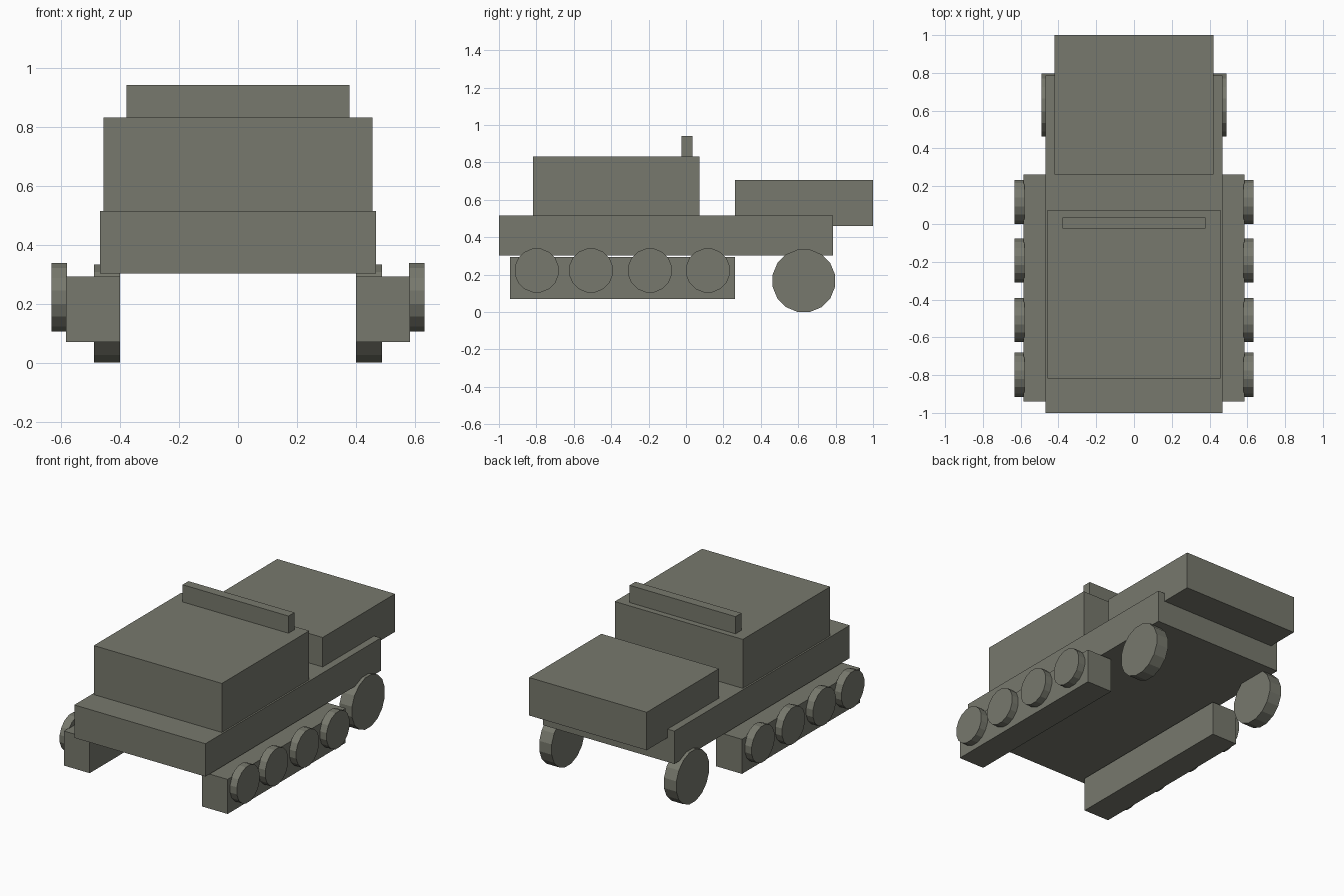
import bpy
import math

if "Cube" in bpy.data.objects:
    bpy.data.objects.remove(bpy.data.objects["Cube"], do_unlink=True)

olive = bpy.data.materials.new("olive_grey")
olive.use_nodes = True
colour = (0.185, 0.19, 0.153, 1)
olive.diffuse_color = colour
olive.node_tree.nodes["Principled BSDF"].inputs["Base Color"].default_value = colour


def box(name, x, y, z):
    """Box spanning the given (low, high) ranges."""
    bpy.ops.mesh.primitive_cube_add(size=1, location=[sum(r) / 2 for r in (x, y, z)])
    ob = bpy.context.object
    ob.name = name
    for v in ob.data.vertices:
        for i, r in enumerate((x, y, z)):
            v.co[i] *= r[1] - r[0]
    ob.data.materials.append(olive)


def wheel(name, x, y, z, radius, width, sides=16):
    """Flat-sided disc with its axle along x, resting on a flat facet."""
    bpy.ops.mesh.primitive_cylinder_add(
        vertices=sides, radius=radius, depth=width, location=(x, y, z),
        rotation=(math.pi / sides, math.pi / 2, 0))
    ob = bpy.context.object
    ob.name = name
    # Turn the disc about its own axle so that facets face up and down
    ob.rotation_euler = (0, math.pi / 2, 0)
    half = math.pi / sides
    for v in ob.data.vertices:
        a, b = v.co.x, v.co.y
        v.co.x = a * math.cos(half) - b * math.sin(half)
        v.co.y = a * math.sin(half) + b * math.cos(half)
    ob.data.materials.append(olive)


# Hull and upper works
box("hull", (-0.468, 0.468), (-1, 0.787), (0.303, 0.515))
box("cabin", (-0.457, 0.457), (-0.817, 0.073), (0.515, 0.831))
box("roof_bar", (-0.378, 0.378), (-0.025, 0.035), (0.831, 0.942))
box("rear_box", (-0.42, 0.42), (0.263, 1), (0.46, 0.705))

# Running gear on both sides
for side, s in (("left", 1), ("right", -1)):
    box(side + "_track", sorted((0.4 * s, 0.584 * s)), (-0.94, 0.263), (0.07, 0.293))
    for i, y in enumerate((-0.798, -0.508, -0.193, 0.117)):
        wheel(f"{side}_road_wheel_{i + 1}", 0.606 * s, y, 0.222, 0.119, 0.052)
    wheel(side + "_rear_wheel", 0.445 * s, 0.63, 0.167, 0.17, 0.088)
